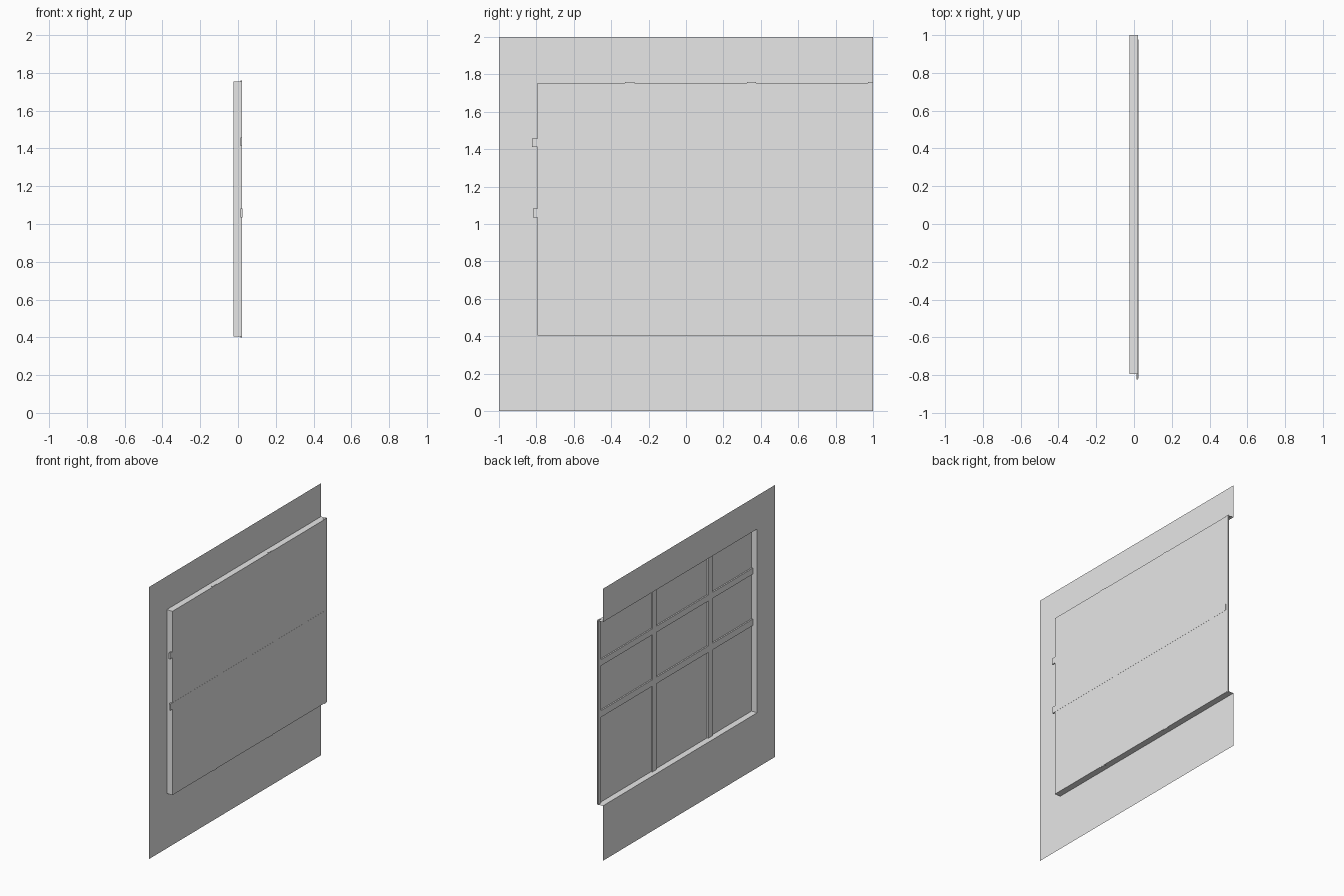
import bpy, bmesh

cube = bpy.data.objects.get("Cube")
if cube:
    bpy.data.objects.remove(cube, do_unlink=True)

grey = bpy.data.materials.new("plain_grey")
grey.use_nodes = True
COLOUR = (0.8, 0.8, 0.8, 1)
grey.diffuse_color = COLOUR
grey.node_tree.nodes["Principled BSDF"].inputs["Base Color"].default_value = COLOUR

BACK, FRONT = -0.024, 0.022        # wall sheet and pane planes
SIDE, END = -0.793, 1.0            # opening along y
LOW, HIGH = 0.404, 1.755           # opening along z


def finish(name, bm):
    mesh = bpy.data.meshes.new(name)
    bm.to_mesh(mesh)
    bm.free()
    mesh.materials.append(grey)
    obj = bpy.data.objects.new(name, mesh)
    bpy.context.collection.objects.link(obj)


def quads(name, faces):
    bm = bmesh.new()
    for corners in faces:
        bm.faces.new([bm.verts.new(c) for c in corners])
    bmesh.ops.remove_doubles(bm, verts=bm.verts, dist=0.0001)
    finish(name, bm)


def upright(x, y0, y1, z0, z1):
    return [(x, y0, z0), (x, y1, z0), (x, y1, z1), (x, y0, z1)]


def bar(name, x0, x1, y0, y1, z0, z1):
    bm = bmesh.new()
    bmesh.ops.create_cube(bm, size=1)
    for v in bm.verts:
        v.co = (x1 if v.co.x > 0 else x0,
                y1 if v.co.y > 0 else y0,
                z1 if v.co.z > 0 else z0)
    finish(name, bm)


# Thin wall sheet around an opening that runs out at the +y edge
quads("wall_sheet", [
    upright(BACK, -1, SIDE, 0, LOW),
    upright(BACK, -1, SIDE, LOW, HIGH),
    upright(BACK, -1, SIDE, HIGH, 2),
    upright(BACK, SIDE, END, 0, LOW),
    upright(BACK, SIDE, END, HIGH, 2),
])

# Reveal: sill, head and one jamb, open at the far end
def ledge(z, flip):
    pts = [(BACK, SIDE, z), (FRONT, SIDE, z), (FRONT, END, z), (BACK, END, z)]
    return pts[::-1] if flip else pts

quads("window_reveal", [
    ledge(LOW, True),
    ledge(HIGH, False),
    [(BACK, SIDE, LOW), (FRONT, SIDE, LOW), (FRONT, SIDE, HIGH), (BACK, SIDE, HIGH)],
])

# Pane closing the recess
quads("window_pane", [upright(FRONT, SIDE, END, LOW, HIGH)])

# Upright glazing bars, the last one at the open end
for i, (y0, y1) in enumerate([(-0.326, -0.276), (0.325, 0.373), (0.972, 1.0)]):
    bar(f"upright_bar_{i + 1}", 0.012, 0.0215, y0, y1, LOW - 0.004, HIGH + 0.004)

# Level glazing bars, poking through the jamb
bar("level_bar_lower", 0.012, 0.0228, -0.818, 0.977, 1.035, 1.083)
bar("level_bar_upper", 0.012, 0.0219, -0.823, 0.977, 1.413, 1.458)
